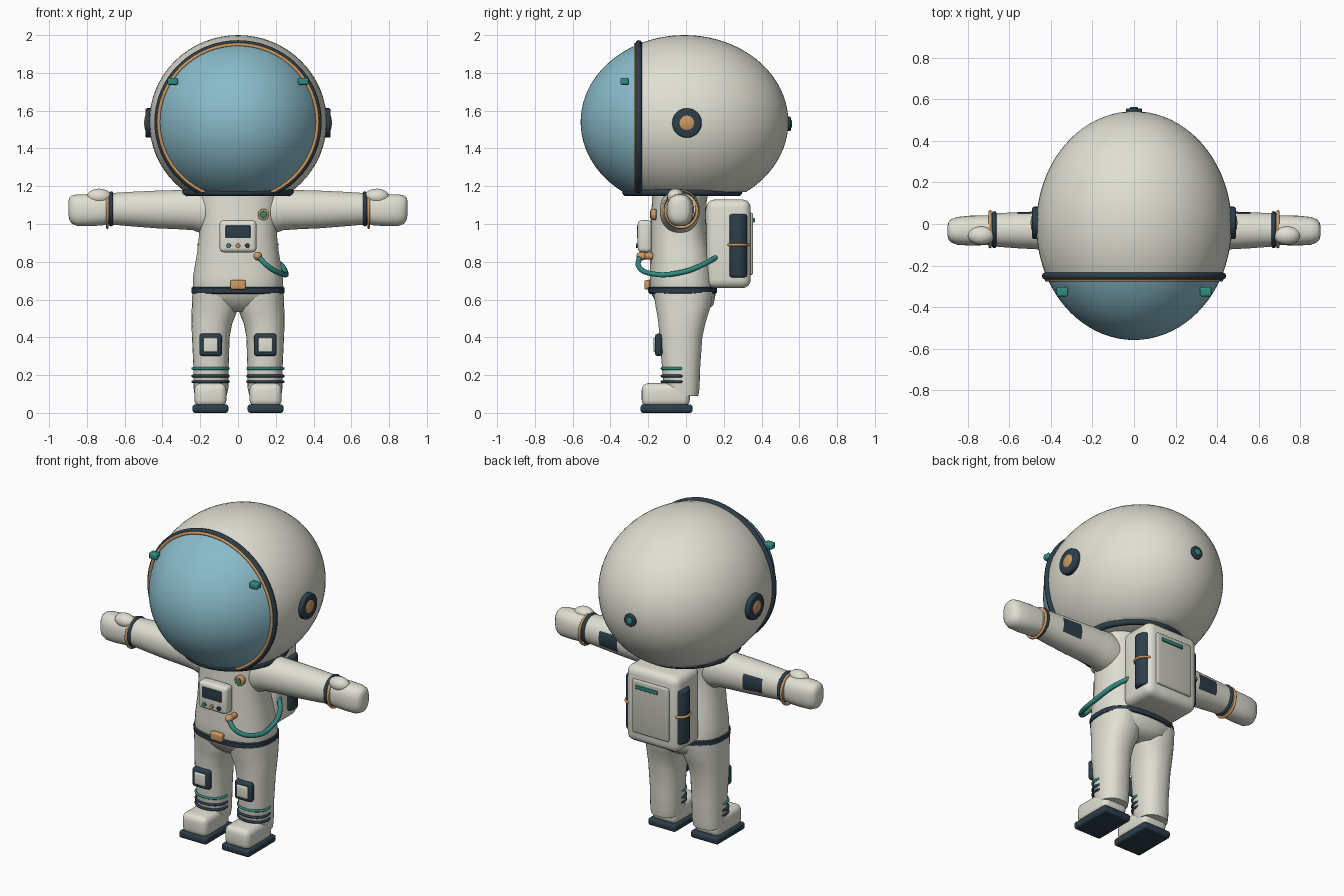
import bpy, bmesh
from math import sin, cos, pi, copysign
from mathutils import Vector, Matrix

cube = bpy.data.objects.get("Cube")
if cube:
    bpy.data.objects.remove(cube, do_unlink=True)


def material(name, rgb):
    m = bpy.data.materials.new(name)
    m.use_nodes = True
    m.diffuse_color = (*rgb, 1)
    m.node_tree.nodes["Principled BSDF"].inputs["Base Color"].default_value = (*rgb, 1)
    return m


WHITE = material("suit white", (0.75, 0.74, 0.65))
GREY = material("panel grey", (0.56, 0.56, 0.49))
BLUE = material("visor blue", (0.25, 0.50, 0.59))
NAVY = material("dark navy", (0.025, 0.048, 0.068))
TEAL = material("teal", (0.03, 0.26, 0.22))
GOLD = material("copper gold", (0.62, 0.32, 0.12))


def finish(name, bm, *mats):
    bmesh.ops.recalc_face_normals(bm, faces=bm.faces)
    mesh = bpy.data.meshes.new(name)
    bm.to_mesh(mesh)
    bm.free()
    for m in mats:
        mesh.materials.append(m)
    ob = bpy.data.objects.new(name, mesh)
    bpy.context.collection.objects.link(ob)
    bpy.ops.object.select_all(action='DESELECT')
    ob.select_set(True)
    bpy.context.view_layer.objects.active = ob
    bpy.ops.object.shade_smooth_by_angle(angle=0.75)
    return ob


def box(name, mat, centre, size, bevel=0.01):
    bm = bmesh.new()
    bmesh.ops.create_cube(bm, size=1)
    bmesh.ops.scale(bm, vec=size, verts=bm.verts)
    bmesh.ops.bevel(bm, geom=bm.edges[:], offset=bevel, segments=4, profile=0.5, affect='EDGES')
    bmesh.ops.translate(bm, vec=centre, verts=bm.verts)
    return finish(name, bm, mat)


def disc(name, mat, centre, axis, radius, depth, bevel=0.005):
    bm = bmesh.new()
    bmesh.ops.create_cone(bm, cap_ends=True, segments=32, radius1=radius, radius2=radius, depth=depth)
    rims = [e for e in bm.edges if abs(e.verts[0].co.z - e.verts[1].co.z) < depth / 2]
    bmesh.ops.bevel(bm, geom=rims, offset=bevel, segments=3, profile=0.5, affect='EDGES')
    turn = Vector((0, 0, 1)).rotation_difference(Vector(axis)).to_matrix()
    bmesh.ops.rotate(bm, matrix=turn, verts=bm.verts)
    bmesh.ops.translate(bm, vec=centre, verts=bm.verts)
    return finish(name, bm, mat)


def ball(name, mat, centre, size):
    bm = bmesh.new()
    bmesh.ops.create_uvsphere(bm, u_segments=24, v_segments=14, radius=1)
    bmesh.ops.scale(bm, vec=size, verts=bm.verts)
    bmesh.ops.translate(bm, vec=centre, verts=bm.verts)
    return finish(name, bm, mat)


def skin(bm, rows, closed=False):
    n = len(rows[0])
    pairs = list(zip(rows, rows[1:])) + ([(rows[-1], rows[0])] if closed else [])
    for a, b in pairs:
        for i in range(n):
            j = (i + 1) % n
            bm.faces.new((a[i], a[j], b[j], b[i]))


def ring(name, mat, centre, axis, ra, rb, minor, floor=None):
    """Elliptical tube ring whose normal is the named axis."""
    place = {'x': lambda a, b, h: (h, a, b), 'y': lambda a, b, h: (a, h, b),
             'z': lambda a, b, h: (a, b, h)}[axis]
    bm = bmesh.new()
    rows = []
    for k in range(64):
        u = 2 * pi * k / 64
        row = []
        for i in range(10):
            v = 2 * pi * i / 10
            p = place((ra + minor * cos(v)) * cos(u), (rb + minor * cos(v)) * sin(u), minor * sin(v))
            row.append(bm.verts.new(Vector(centre) + Vector(p)))
        rows.append(row)
    skin(bm, rows, closed=True)
    if floor is not None:
        bmesh.ops.bisect_plane(bm, geom=bm.verts[:] + bm.edges[:] + bm.faces[:],
                               plane_co=(0, 0, floor), plane_no=(0, 0, -1), clear_outer=True)
    return finish(name, bm, mat)


def loft(name, axis, sections, mats, power=2.3, flip=1, rule=None):
    """Rounded sections (position, centre a, centre b, radius a, radius b) along x or z."""
    bm = bmesh.new()
    rows = []
    for t, ca, cb, ra, rb in sections:
        row = []
        for i in range(32):
            u = 2 * pi * (i + 0.5) / 32
            a = ca + ra * copysign(abs(cos(u)) ** (2 / power), cos(u))
            b = cb + rb * copysign(abs(sin(u)) ** (2 / power), sin(u))
            p = (t, a, b) if axis == 'x' else (a, b, t)
            row.append(bm.verts.new((p[0] * flip, p[1], p[2])))
        rows.append(row)
    skin(bm, rows)
    bm.faces.new(rows[0])
    bm.faces.new(rows[-1])
    if rule:
        for f in bm.faces:
            f.material_index = rule(f.calc_center_median())
    return finish(name, bm, *mats)


# Helmet: ellipsoid with a flat base and the visor as its front part
bm = bmesh.new()
bmesh.ops.create_uvsphere(bm, u_segments=64, v_segments=40, radius=1)
bmesh.ops.rotate(bm, matrix=Matrix.Rotation(pi / 2, 3, 'X'), verts=bm.verts)
bmesh.ops.scale(bm, vec=(0.47, 0.55, 0.46), verts=bm.verts)
bmesh.ops.translate(bm, vec=(0, -0.008, 1.54), verts=bm.verts)
bmesh.ops.bisect_plane(bm, geom=bm.verts[:] + bm.edges[:] + bm.faces[:],
                       plane_co=(0, -0.25, 0), plane_no=(0, 1, 0))
bmesh.ops.bisect_plane(bm, geom=bm.verts[:] + bm.edges[:] + bm.faces[:],
                       plane_co=(0, 0, 1.17), plane_no=(0, 0, -1), clear_outer=True)
bmesh.ops.holes_fill(bm, edges=[e for e in bm.edges if e.is_boundary])
for f in bm.faces:
    c = f.calc_center_median()
    f.material_index = 1 if c.y < -0.25 and c.z > 1.171 else 0
finish("helmet", bm, WHITE, BLUE)
ring("visor_rim", NAVY, (0, -0.25, 1.54), 'y', 0.425, 0.415, 0.018, 1.165)
ring("visor_trim", GOLD, (0, -0.268, 1.54), 'y', 0.42, 0.41, 0.009, 1.17)
ring("neck_ring", NAVY, (0, -0.02, 1.168), 'z', 0.28, 0.298, 0.02)
disc("rear_port", NAVY, (0, 0.54, 1.53), (0, 1, 0), 0.038, 0.03)
disc("rear_port_centre", TEAL, (0, 0.55, 1.53), (0, 1, 0), 0.02, 0.024)

# Torso, belt and buckle
loft("torso", 'z', [(0.535, 0, 0.0, 0.09, 0.10), (0.57, 0, 0.0, 0.18, 0.145),
                    (0.62, 0, -0.012, 0.235, 0.168), (0.66, 0, -0.018, 0.241, 0.176),
                    (0.73, 0, -0.02, 0.238, 0.172), (0.85, 0, -0.028, 0.217, 0.162),
                    (0.95, 0, -0.04, 0.206, 0.150), (1.05, 0, -0.04, 0.205, 0.146),
                    (1.12, 0, -0.035, 0.215, 0.145), (1.17, 0, -0.03, 0.21, 0.15)], [WHITE], 2.5)
loft("belt", 'z', [(0.63, 0, -0.018, 0.237, 0.172), (0.635, 0, -0.018, 0.247, 0.182),
                   (0.662, 0, -0.018, 0.248, 0.184), (0.668, 0, -0.018, 0.238, 0.174)], [NAVY], 2.5)
box("buckle", GOLD, (0, -0.203, 0.678), (0.082, 0.035, 0.05))

# Chest unit with screen, buttons and badge
box("chest_unit", WHITE, (0, -0.218, 0.935), (0.195, 0.075, 0.17), 0.022)
box("screen", NAVY, (0, -0.256, 0.958), (0.13, 0.009, 0.066), 0.003)
for x, mat in ((-0.05, TEAL), (0, GOLD), (0.05, NAVY)):
    disc("button", mat, (x, -0.257, 0.885), (0, 1, 0), 0.012, 0.016, 0.003)
disc("badge", GOLD, (0.135, -0.172, 1.05), (0, 1, 0), 0.03, 0.03)
disc("badge_centre", TEAL, (0.135, -0.184, 1.05), (0, 1, 0), 0.018, 0.014, 0.003)

# Air hose from chest to backpack
curve = bpy.data.curves.new("air_hose", 'CURVE')
curve.dimensions = '3D'
curve.bevel_depth = 0.014
curve.bevel_resolution = 3
curve.use_fill_caps = True
path = [(0.105, -0.245, 0.83), (0.16, -0.25, 0.775), (0.235, -0.17, 0.735),
        (0.252, -0.02, 0.745), (0.225, 0.09, 0.785), (0.16, 0.17, 0.83)]
spline = curve.splines.new('BEZIER')
spline.bezier_points.add(len(path) - 1)
for point, co in zip(spline.bezier_points, path):
    point.co = co
    point.handle_left_type = point.handle_right_type = 'AUTO'
hose = bpy.data.objects.new("air_hose", curve)
bpy.context.collection.objects.link(hose)
curve.materials.append(TEAL)
bpy.ops.object.select_all(action='DESELECT')
hose.select_set(True)
bpy.context.view_layer.objects.active = hose
bpy.ops.object.convert(target='MESH')
bpy.ops.object.shade_smooth_by_angle(angle=0.75)
ball("hose_connector", GOLD, (0.105, -0.235, 0.83), (0.023, 0.028, 0.023))
disc("hose_socket", GOLD, (0.105, -0.205, 0.83), (0, 1, 0), 0.018, 0.06)

# Backpack
box("backpack", WHITE, (0, 0.225, 0.895), (0.36, 0.235, 0.47), 0.045)
box("backpack_panel", GREY, (0, 0.343, 0.895), (0.25, 0.025, 0.33), 0.011)
box("backpack_slot", TEAL, (0.02, 0.358, 1.02), (0.15, 0.012, 0.022), 0.004)

for side, label in ((1, "left"), (-1, "right")):
    # Helmet fittings
    disc(label + "_ear_ring", NAVY, (side * 0.465, 0.005, 1.535), (1, 0, 0), 0.078, 0.05, 0.01)
    ball(label + "_ear_centre", GOLD, (side * 0.483, 0.005, 1.535), (0.014, 0.045, 0.045))
    box(label + "_lamp", TEAL, (side * 0.345, -0.325, 1.755), (0.056, 0.046, 0.036), 0.009)

    # Arm with a dark patch behind, cuff and mitten
    loft(label + "_arm", 'x', [(0.12, -0.035, 1.065, 0.10, 0.10), (0.20, -0.033, 1.07, 0.106, 0.118),
                               (0.24, -0.032, 1.075, 0.102, 0.108), (0.32, -0.031, 1.076, 0.098, 0.104),
                               (0.43, -0.031, 1.077, 0.093, 0.100), (0.56, -0.030, 1.079, 0.087, 0.092),
                               (0.64, -0.029, 1.08, 0.082, 0.086), (0.70, -0.028, 1.08, 0.078, 0.083)],
         [WHITE, NAVY], 2.1, side,
         lambda c: 1 if 0.43 < abs(c.x) < 0.56 and c.y > 0 and abs(c.z - 1.08) < 0.05 else 0)
    ring(label + "_cuff_band", NAVY, (side * 0.672, -0.027, 1.08), 'x', 0.077, 0.081, 0.012)
    ring(label + "_cuff_ring", GOLD, (side * 0.692, -0.025, 1.07), 'x', 0.084, 0.088, 0.008)
    loft(label + "_mitten", 'x', [(0.66, -0.028, 1.08, 0.07, 0.076), (0.72, -0.03, 1.075, 0.072, 0.083),
                                  (0.79, -0.032, 1.073, 0.072, 0.085), (0.85, -0.033, 1.073, 0.067, 0.084),
                                  (0.88, -0.033, 1.076, 0.056, 0.075), (0.892, -0.033, 1.08, 0.042, 0.06),
                                  (0.898, -0.033, 1.085, 0.018, 0.035)], [WHITE], 2.4, side)
    ball(label + "_thumb", WHITE, (side * 0.735, -0.055, 1.145), (0.065, 0.045, 0.042))

    # Leg, knee pad and ankle bands
    loft(label + "_leg", 'z', [(0.09, 0.145, -0.015, 0.085, 0.08), (0.13, 0.143, -0.024, 0.092, 0.096),
                               (0.25, 0.143, -0.026, 0.094, 0.102), (0.40, 0.144, -0.027, 0.100, 0.114),
                               (0.47, 0.139, -0.022, 0.108, 0.124), (0.52, 0.129, -0.018, 0.118, 0.135),
                               (0.56, 0.122, -0.015, 0.123, 0.146), (0.64, 0.121, -0.015, 0.121, 0.158)],
         [WHITE], 2.3, side)
    box(label + "_knee_pad", NAVY, (side * 0.145, -0.145, 0.36), (0.12, 0.04, 0.12), 0.018)
    box(label + "_knee_plate", WHITE, (side * 0.145, -0.163, 0.36), (0.076, 0.02, 0.076), 0.008)
    for z, mat in ((0.235, TEAL), (0.195, NAVY), (0.165, NAVY)):
        ring(label + "_ankle_band", mat, (side * 0.145, -0.053, z), 'z', 0.094, 0.074, 0.0075)

    # Boot
    box(label + "_boot", WHITE, (side * 0.146, -0.107, 0.095), (0.17, 0.255, 0.125), 0.036)
    box(label + "_sole", NAVY, (side * 0.146, -0.103, 0.0225), (0.19, 0.275, 0.045), 0.015)

    # Backpack canister and strap
    disc(label + "_canister", NAVY, (side * 0.155, 0.275, 0.885), (0, 0, 1), 0.052, 0.335, 0.012)
    ring(label + "_canister_strap", GOLD, (side * 0.155, 0.275, 0.89), 'z', 0.053, 0.053, 0.008)
